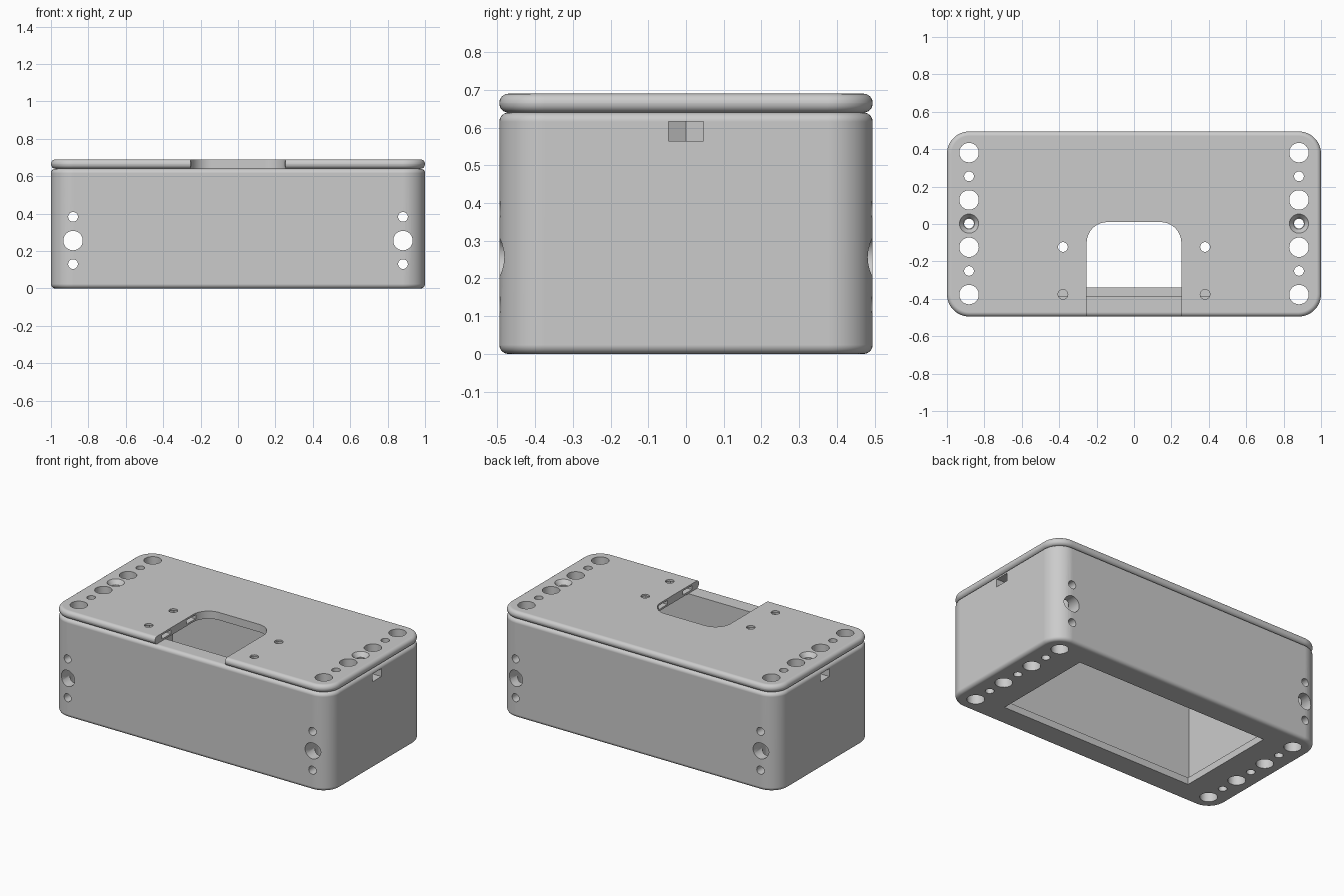
import bpy, bmesh
from math import sin, cos, pi, radians

if "Cube" in bpy.data.objects:
    bpy.data.objects.remove(bpy.data.objects["Cube"])

grey = bpy.data.materials.new("plain grey")
grey.use_nodes = True
colour = (0.6, 0.6, 0.6, 1)
grey.diffuse_color = colour
grey.node_tree.nodes["Principled BSDF"].inputs["Base Color"].default_value = colour

BOX_TOP, LID_TOP = 0.64, 0.69
HALF_X, HALF_Y, CORNER = 1.0, 0.495, 0.12


def rounded_rect(hx, hy, r, steps=12):
    """Counter-clockwise outline of a rectangle with round corners."""
    points = []
    for k, (sx, sy) in enumerate([(1, 1), (-1, 1), (-1, -1), (1, -1)]):
        for i in range(steps + 1):
            a = (k + i / steps) * pi / 2
            points.append((sx * (hx - r) + r * cos(a), sy * (hy - r) + r * sin(a)))
    return points


def loft(name, rings):
    """Solid through a stack of (outline, z) rings."""
    bm = bmesh.new()
    loops = [[bm.verts.new((x, y, z)) for x, y in outline] for outline, z in rings]
    n = len(loops[0])
    for a, b in zip(loops, loops[1:]):
        for i in range(n):
            j = (i + 1) % n
            bm.faces.new((a[i], a[j], b[j], b[i]))
    bm.faces.new(loops[0][::-1])
    bm.faces.new(loops[-1])
    mesh = bpy.data.meshes.new(name)
    bm.to_mesh(mesh)
    bm.free()
    mesh.materials.append(grey)
    ob = bpy.data.objects.new(name, mesh)
    bpy.context.collection.objects.link(ob)
    return ob


def rounded_slab(name, z0, z1, edge, steps=6):
    """Slab with round corners and rolled top and bottom edges."""
    arc = [(edge * (1 - sin(t)), edge * (1 - cos(t)))
           for t in (i * pi / 2 / steps for i in range(steps + 1))]
    stack = [(inset, z0 + rise) for inset, rise in arc]
    stack += [(inset, z1 - rise) for inset, rise in reversed(arc)
              if z1 - rise > stack[-1][1] + 0.0001]
    return loft(name, [(rounded_rect(HALF_X - d, HALF_Y - d, CORNER - d), z)
                       for d, z in stack])


def cut(target, cutter):
    """Subtract a cutter from a part, then remove the cutter."""
    mod = target.modifiers.new("cut", 'BOOLEAN')
    mod.operation, mod.solver, mod.object = 'DIFFERENCE', 'EXACT', cutter
    bpy.context.view_layer.objects.active = target
    bpy.ops.object.modifier_apply(modifier=mod.name)
    bpy.data.objects.remove(cutter)


def disc(x, y, r, sides=32):
    return [(x + r * cos(2 * pi * i / sides), y + r * sin(2 * pi * i / sides))
            for i in range(sides)]


def drill(x, y, z0, z1, r0, r1=None):
    return loft("drill", [(disc(x, y, r0), z0), (disc(x, y, r1 or r0), z1)])


def block(x0, x1, y0, y1, z0, z1):
    outline = [(x0, y0), (x1, y0), (x1, y1), (x0, y1)]
    return loft("block", [(outline, z0), (outline, z1)])


def nut_slot(x, y, reach, r, z0, z1):
    """Slot open towards x = reach, ending in half a hexagon around (x, y)."""
    s = 1 if reach > x else -1
    w = r * cos(pi / 6)
    outline = [(reach, y - w), (reach, y + w), (x - s * r / 2, y + w),
               (x - s * r, y), (x - s * r / 2, y - w)]
    return loft("nut_slot", [(outline[::s], z0), (outline[::s], z1)])


box = rounded_slab("box_body", 0, BOX_TOP, 0.024)
lid = rounded_slab("lid", BOX_TOP, LID_TOP, 0.024)

# Open inside, with a narrow lip around the bottom opening
cut(box, block(-0.74, 0.74, -0.385, 0.385, 0.045, 1))
cut(box, block(-0.695, 0.695, -0.34, 0.34, -1, 0.3))

# Rounded front notch in the lid
notch = [(x, y - 0.54) for x, y in rounded_rect(0.253, 0.55, 0.11)]
cut(lid, loft("notch", [(notch, 0.5), (notch, 1)]))

BIG, SMALL = 0.052, 0.026
for side in (-1, 1):
    x = side * 0.882
    # Row of upright holes through lid and box
    for i in range(-3, 4):
        r = BIG if i % 2 else SMALL
        for part in (box, lid):
            cut(part, drill(x, i * 0.1265 + 0.002, -0.5, 1, r))
    # Countersink for the middle screw
    cut(lid, drill(x, 0.002, 0.662, LID_TOP + 0.001, 0.03, BIG))
    # Three holes from front to back
    for z, r in ((0.13, SMALL), (0.256, BIG), (0.383, SMALL)):
        tool = drill(x, -z, -1, 1, r)
        tool.rotation_euler.x = radians(-90)
        bpy.context.view_layer.update()
        cut(box, tool)
    # Nut slot in the end wall
    cut(box, nut_slot(x, 0, side * 1.1, 0.054, 0.565, 0.616))
    # Screw holes beside the notch with nut slots in its walls
    for y in (-0.123, -0.376):
        cut(lid, drill(side * 0.38, y, 0.5, 1, SMALL))
        cut(lid, nut_slot(side * 0.38, y, side * 0.2, 0.054, 0.652, 0.678))

# Smooth rounds with crisp edges
for part in (box, lid):
    bpy.ops.object.select_all(action='DESELECT')
    part.select_set(True)
    bpy.context.view_layer.objects.active = part
    bpy.ops.object.shade_smooth_by_angle(angle=radians(30))
    part.modifiers.new("even_normals", 'WEIGHTED_NORMAL').keep_sharp = True
